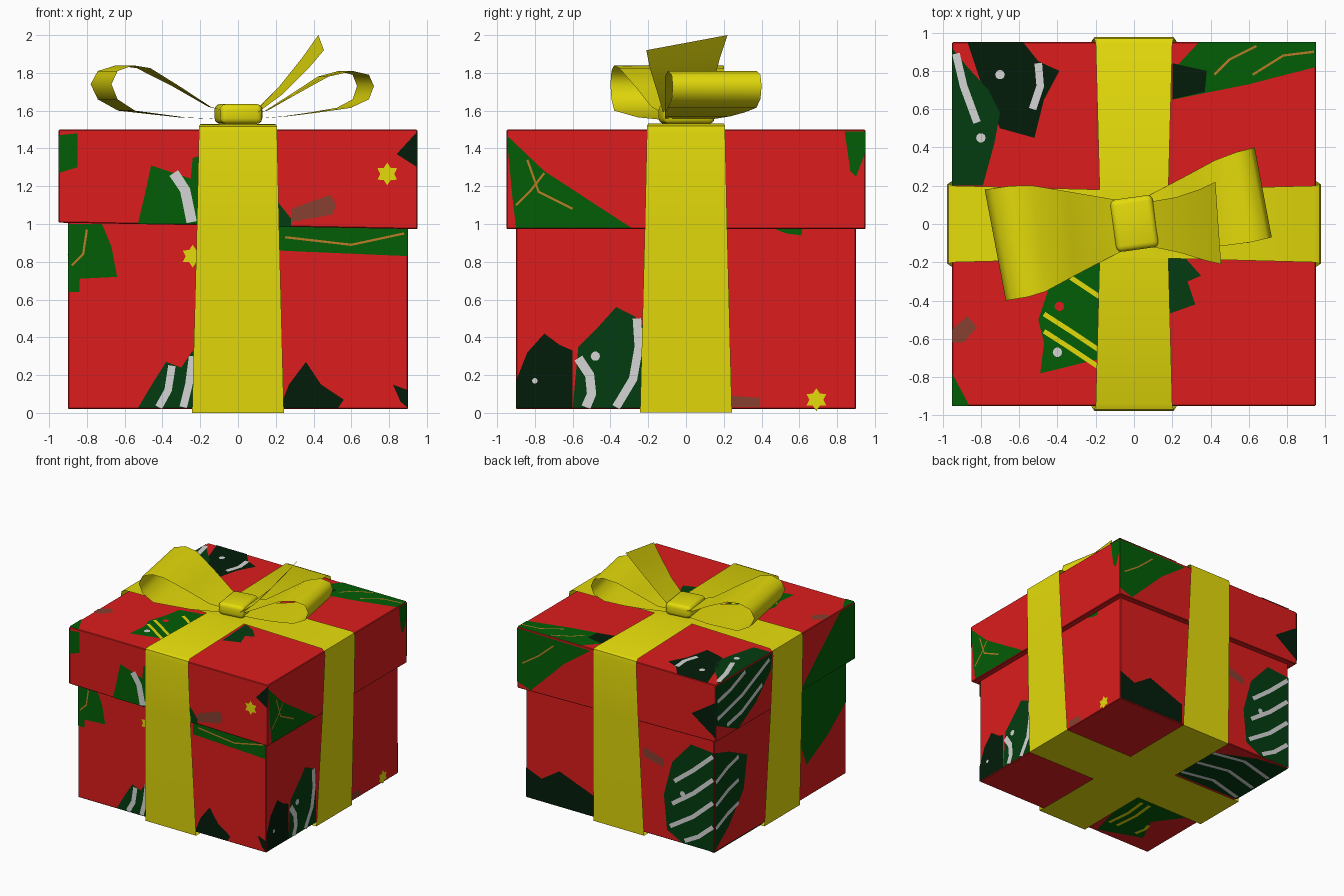
import bpy, bmesh, math
from mathutils import Vector, Matrix

if "Cube" in bpy.data.objects:
    bpy.data.objects.remove(bpy.data.objects["Cube"])

COLOURS = {
    "red_paper": (0.72, 0.012, 0.012), "yellow_ribbon": (0.78, 0.71, 0.003),
    "tree_green": (0.001, 0.11, 0.002), "deep_green": (0.001, 0.045, 0.005),
    "night_green": (0.001, 0.012, 0.003), "white_stripe": (0.66, 0.66, 0.66),
    "brown_tag": (0.24, 0.05, 0.03), "orange_thread": (0.5, 0.2, 0.02),
}
MATS = {}
for name, c in COLOURS.items():
    MATS[name] = bpy.data.materials.new(name)
    MATS[name].diffuse_color = (*c, 1)
NAMES = list(COLOURS)


def finish(name, bm, mats, angle=35):
    me = bpy.data.meshes.new(name)
    bm.to_mesh(me)
    bm.free()
    for m in mats:
        me.materials.append(MATS[m])
    ob = bpy.data.objects.new(name, me)
    bpy.context.collection.objects.link(ob)
    bpy.ops.object.select_all(action='DESELECT')
    ob.select_set(True)
    bpy.context.view_layer.objects.active = ob
    bpy.ops.object.shade_smooth_by_angle(angle=math.radians(angle))
    return ob


def box(name, lo, hi, mat, bevel, segs=2, tilt=0, turn=0):
    bm = bmesh.new()
    bmesh.ops.create_cube(bm, size=1)
    for v in bm.verts:
        low = v.co.z < 0
        v.co = [l + (h - l) * (c + 0.5) for l, h, c in zip(lo, hi, v.co)]
        if low:
            v.co.z -= tilt * v.co.x
    bmesh.ops.bevel(bm, geom=bm.edges[:], offset=bevel, segments=segs, profile=0.5, affect='EDGES')
    bm.transform(Matrix.Rotation(turn, 4, 'Z'))
    return finish(name, bm, [mat])


def strip(name, rows, closed=False, angle=80):
    """Ribbon sheet through rows of points."""
    bm = bmesh.new()
    vs = [[bm.verts.new(p) for p in row] for row in rows]
    n = len(vs)
    for i in range(n if closed else n - 1):
        a, b = vs[i], vs[(i + 1) % n]
        for k in range(len(a) - 1):
            bm.faces.new((a[k], a[k + 1], b[k + 1], b[k]))
    bmesh.ops.recalc_face_normals(bm, faces=bm.faces[:])
    return finish(name, bm, ["yellow_ribbon"], angle)


# Box and lid
box("box_body", (-0.9, -0.9, 0.02), (0.9, 0.9, 1.3), "red_paper", 0.005, 1)
box("box_lid", (-0.95, -0.95, 0.99), (0.95, 0.95, 1.5), "red_paper", 0.005, 1, tilt=0.018)

# Two ribbon straps wrapped round the box
half = [(0, 0.0, 0.24), (0.92, 0.0, 0.243), (0.96, 0.98, 0.218), (0.976, 1.48, 0.207),
        (0.97, 1.515, 0.207), (0.94, 1.528, 0.2), (0, 1.53, 0.175)]
loop = half + [(-r, z, w) for r, z, w in half[-2:0:-1]]
strip("strap_front_back", [[(-w, r, z), (w, r, z)] for r, z, w in loop], True, 40)
strip("strap_left_right", [[(r, -w, z + 0.003), (r, w, z + 0.003)] for r, z, w in loop], True, 40)


# Bow: two loops, a raised tail and the knot
def bow_loop(name, path, tip, cy, hw):
    rows = []
    for x, z in path:
        f = min(1, abs(x / tip))
        w = 0.11 + (hw - 0.11) * min(1, f * 1.35)
        rows.append([(x - 0.19 * f * s * w, cy * f + s * w, z) for s in (-1, 0, 1)])
    strip(name, rows)


bow_loop("bow_loop_left", [(0, 1.55), (-0.3, 1.565), (-0.59, 1.6), (-0.69, 1.66), (-0.725, 1.74),
                           (-0.69, 1.81), (-0.6, 1.84), (-0.5, 1.825), (-0.33, 1.73), (-0.15, 1.62), (0, 1.58)],
         -0.725, -0.11, 0.29)
bow_loop("bow_loop_right", [(0, 1.55), (0.25, 1.57), (0.4, 1.59), (0.56, 1.615), (0.65, 1.66), (0.675, 1.73),
                            (0.65, 1.79), (0.57, 1.81), (0.45, 1.78), (0.3, 1.69), (0.15, 1.6), (0, 1.57)],
         0.675, 0.165, 0.235)
strip("bow_tail", [[(0.05, -0.11, 1.55), (0.05, 0.11, 1.56)], [(0.24, -0.15, 1.69), (0.22, 0.14, 1.73)],
                   [(0.37, -0.19, 1.82), (0.34, 0.18, 1.88)], [(0.455, -0.21, 1.92), (0.425, 0.22, 2.0)]])
box("bow_knot", (-0.11, -0.135, 1.53), (0.115, 0.14, 1.635), "yellow_ribbon", 0.03, 3, turn=0.14)

# Printed paper: thin plates just above each face, (u, v) read on that face
PLANES = {
    "front": lambda u, v, d: (u, -d, v), "back": lambda u, v, d: (u, d, v),
    "right": lambda u, v, d: (d, u, v), "left": lambda u, v, d: (-d, u, v),
    "top": lambda u, v, d: (u, v, d), "bottom": lambda u, v, d: (u, v, -d),
}
OUT = {"front": (0, -1, 0), "back": (0, 1, 0), "right": (1, 0, 0),
       "left": (-1, 0, 0), "top": (0, 0, 1), "bottom": (0, 0, -1)}
prints = {}


def patch(face, col, pts, layer=1):
    part, side = face.split("_")
    d = (0.9 if part == "body" else 0.95) if side not in ("top", "bottom") else (1.5 if side == "top" else -0.02)
    bm = prints.setdefault(face, bmesh.new())
    f = bm.faces.new([bm.verts.new(PLANES[side](u, v, d + 0.002 * layer)) for u, v in pts])
    f.material_index = NAMES.index(col)
    f.normal_update()
    if f.normal.dot(Vector(OUT[side])) < 0:
        f.normal_flip()


def stripe(face, pts, w=0.04, col="white_stripe"):
    a, b = [], []
    for i, p in enumerate(pts):
        t = (Vector(pts[min(i + 1, len(pts) - 1)]) - Vector(pts[max(i - 1, 0)])).normalized() * w / 2
        a.append((p[0] - t.y, p[1] + t.x))
        b.append((p[0] + t.y, p[1] - t.x))
    patch(face, col, a + b[::-1], 2)


def thread(face, *pts):
    stripe(face, pts, 0.012, "orange_thread")


def star(face, u, v, r=0.06, col="yellow_ribbon", inner=0.62, n=6):
    patch(face, col, [(u + (r if i % 2 else r * inner) * math.cos(i * math.pi / n),
                       v + (r if i % 2 else r * inner) * math.sin(i * math.pi / n)) for i in range(2 * n)], 2)


def dot(face, u, v, r=0.025, col="white_stripe"):
    star(face, u, v, r, col, 1, 5)


G, D, N, B = "tree_green", "deep_green", "night_green", "brown_tag"
# Front
patch("lid_front", G, [(-.53, 1.0), (-.49, 1.17), (-.46, 1.31), (-.34, 1.27), (-.25, 1.24), (-.24, 1.35), (-.2, 1.36), (-.2, 1.0)])
stripe("lid_front", [(-.34, 1.27), (-.28, 1.18), (-.245, 1.01)], 0.055)
patch("lid_front", D, [(.2, 1.13), (.28, 1.03), (.28, .985), (.2, .985)])
patch("lid_front", B, [(.28, 1.08), (.49, 1.155), (.52, 1.1), (.5, 1.05), (.28, 1.01)])
star("lid_front", .79, 1.265)
patch("lid_front", N, [(.84, 1.37), (.95, 1.49), (.95, 1.3)])
patch("lid_front", G, [(-.95, 1.47), (-.85, 1.48), (-.85, 1.3), (-.95, 1.27)])
patch("body_front", G, [(-.9, 1.0), (-.72, 1.0), (-.67, .88), (-.64, .72), (-.84, .71), (-.84, .64), (-.9, .64)])
thread("body_front", (-.88, .78), (-.82, .84), (-.8, .97))
star("body_front", -.24, .83)
patch("body_front", G, [(.2, .99), (.9, .99), (.9, .83), (.2, .86)])
thread("body_front", (.25, .93), (.6, .89), (.88, .95))
patch("body_front", D, [(-.53, .025), (-.45, .16), (-.38, .27), (-.3, .24), (-.24, .33), (-.22, .025)])
stripe("body_front", [(-.35, .25), (-.37, .12), (-.42, .03)])
stripe("body_front", [(-.24, .3), (-.26, .15), (-.29, .03)])
patch("body_front", N, [(.22, .025), (.27, .15), (.36, .27), (.44, .15), (.56, .07), (.53, .025)])
patch("body_front", N, [(.82, .15), (.9, .12), (.9, .025), (.86, .06)])
# Right
patch("lid_right", G, [(-.95, 1.47), (-.75, 1.28), (-.29, .98), (-.9, .98), (-.92, 1.15)])
thread("lid_right", (-.9, 1.1), (-.82, 1.18), (-.75, 1.27))
thread("lid_right", (-.84, 1.34), (-.78, 1.17), (-.6, 1.08))
patch("lid_right", G, [(.84, 1.49), (.95, 1.49), (.95, 1.38), (.9, 1.25), (.87, 1.28)])
patch("body_right", N, [(-.9, .025), (-.9, .17), (-.84, .32), (-.75, .42), (-.67, .36), (-.6, .33), (-.6, .025)])
dot("body_right", -.8, .17, 0.015)
patch("body_right", D, [(-.6, .025), (-.57, .35), (-.46, .46), (-.37, .56), (-.27, .51), (-.22, .45), (-.22, .025)])
stripe("body_right", [(-.57, .29), (-.51, .2), (-.5, .1), (-.53, .03)], 0.05)
stripe("body_right", [(-.26, .5), (-.25, .35), (-.28, .18), (-.37, .03)], 0.045)
dot("body_right", -.48, .3)
star("body_right", .69, .07)
patch("body_right", B, [(.24, .03), (.24, .09), (.39, .08), (.39, .03)])
patch("body_right", G, [(.43, .99), (.62, .99), (.61, .94), (.53, .95)])
# Back
patch("lid_back", G, [(.95, 1.49), (.95, 1.03), (.82, .985), (.5, 1.3), (.25, 1.48)])
thread("lid_back", (.9, 1.2), (.75, 1.3), (.6, 1.43))
patch("lid_back", N, [(-.72, 1.2), (-.95, 1.35), (-.95, 1.04)])
patch("body_back", N, [(.9, .025), (.9, .28), (.75, .22), (.58, .33), (.24, .2), (.24, .025)])
patch("body_back", B, [(-.22, .76), (-.22, .68), (-.42, .63), (-.42, .7)])
patch("body_back", D, [(-.45, .1), (-.42, .4), (-.5, .7), (-.68, .9), (-.9, .88), (-.9, .025), (-.6, .025)])
for k in (0, .2, .4):
    stripe("body_back", [(-.48 - k * .1, .14 + k), (-.7, .28 + k), (-.89, .45 + k)], 0.035)
stripe("body_back", [(-.62, .05), (-.75, .12), (-.89, .24)], 0.035)
dot("body_back", -.6, .45)
# Left
patch("lid_left", D, [(.95, 1.49), (.95, 1.15), (.65, 1.01), (.4, 1.15), (.2, 1.35), (.18, 1.49)])
stripe("lid_left", [(.93, 1.2), (.6, 1.28), (.22, 1.45)], 0.035)
stripe("lid_left", [(.8, 1.1), (.6, 1.14), (.32, 1.27)], 0.035)
stripe("lid_left", [(.93, 1.35), (.75, 1.39), (.55, 1.47)], 0.035)
patch("lid_left", G, [(-.2, 1.01), (-.3, 1.1), (-.75, 1.49), (-.95, 1.49), (-.95, 1.01)])
patch("body_left", D, [(.9, .025), (.9, .88), (.7, .82), (.45, .7), (.5, .42), (.7, .18)])
for k in (.22, .42, .62):
    stripe("body_left", [(.88, k), (.72, k + .07), (.57, k + .11)], 0.035)
patch("body_left", G, [(-.22, .97), (-.9, .99), (-.9, .64), (-.65, .45), (-.36, .3), (-.24, .6)])
# Top
patch("lid_top", D, [(-.95, .92), (-.87, .82), (-.76, .7), (-.7, .58), (-.73, .42), (-.79, .2), (-.95, .2)])
stripe("lid_top", [(-.93, .89), (-.89, .72), (-.82, .53)])
dot("lid_top", -.8, .45)
patch("lid_top", N, [(-.87, .95), (-.58, .95), (-.5, .85), (-.39, .8), (-.47, .65), (-.52, .45), (-.7, .5), (-.77, .65)])
stripe("lid_top", [(-.5, .84), (-.49, .72), (-.53, .6)])
dot("lid_top", -.7, .78)
patch("lid_top", G, [(.34, .95), (.95, .95), (.95, .82), (.6, .73), (.2, .65), (.2, .8)])
thread("lid_top", (.42, .78), (.5, .86), (.64, .93))
thread("lid_top", (.62, .78), (.78, .88), (.94, .9))
patch("lid_top", N, [(.2, .84), (.38, .8), (.37, .69), (.2, .65)], 2)
patch("lid_top", G, [(-.42, -.2), (-.16, -.15), (-.16, -.7), (-.49, -.78), (-.47, -.62), (-.5, -.5), (-.45, -.35)])
for k in (0, .09, -.28):
    stripe("lid_top", [(-.47, -.47 - k), (-.33, -.56 - k), (-.18, -.66 - k)][(1 if k < 0 else 0):], 0.025, "yellow_ribbon")
dot("lid_top", -.39, -.43, col="red_paper")
dot("lid_top", -.4, -.67)
patch("lid_top", D, [(.16, -.12), (.27, -.18), (.35, -.27), (.28, -.3), (.32, -.42), (.18, -.47)])
patch("lid_top", B, [(-.95, -.55), (-.87, -.48), (-.82, -.54), (-.89, -.62), (-.95, -.62)])
patch("lid_top", G, [(-.95, -.78), (-.86, -.95), (-.95, -.95)])
# Underside
patch("body_bottom", D, [(-.22, .24), (-.24, .7), (-.6, .86), (-.9, .9), (-.9, .24)])
for k in (0, .2, .4):
    stripe("body_bottom", [(-.26, .3 + k), (-.55, .36 + k), (-.88, .27 + k)], 0.035)
patch("body_bottom", G, [(-.24, -.24), (-.78, -.25), (-.6, -.5), (-.72, -.74), (-.34, -.88), (-.24, -.5)])
for k in (.34, .42, .62):
    stripe("body_bottom", [(-k, -.72), (-k - .02, -.5 if k < .5 else -.62), (-k, -.3 if k < .5 else -.55)], 0.03, "yellow_ribbon")

for face, bm in prints.items():
    finish(face + "_print", bm, NAMES)

for m in bpy.data.materials:
    if m.users and not m.is_grease_pencil:
        m.use_nodes = True
        m.node_tree.nodes["Principled BSDF"].inputs["Base Color"].default_value = m.diffuse_color
